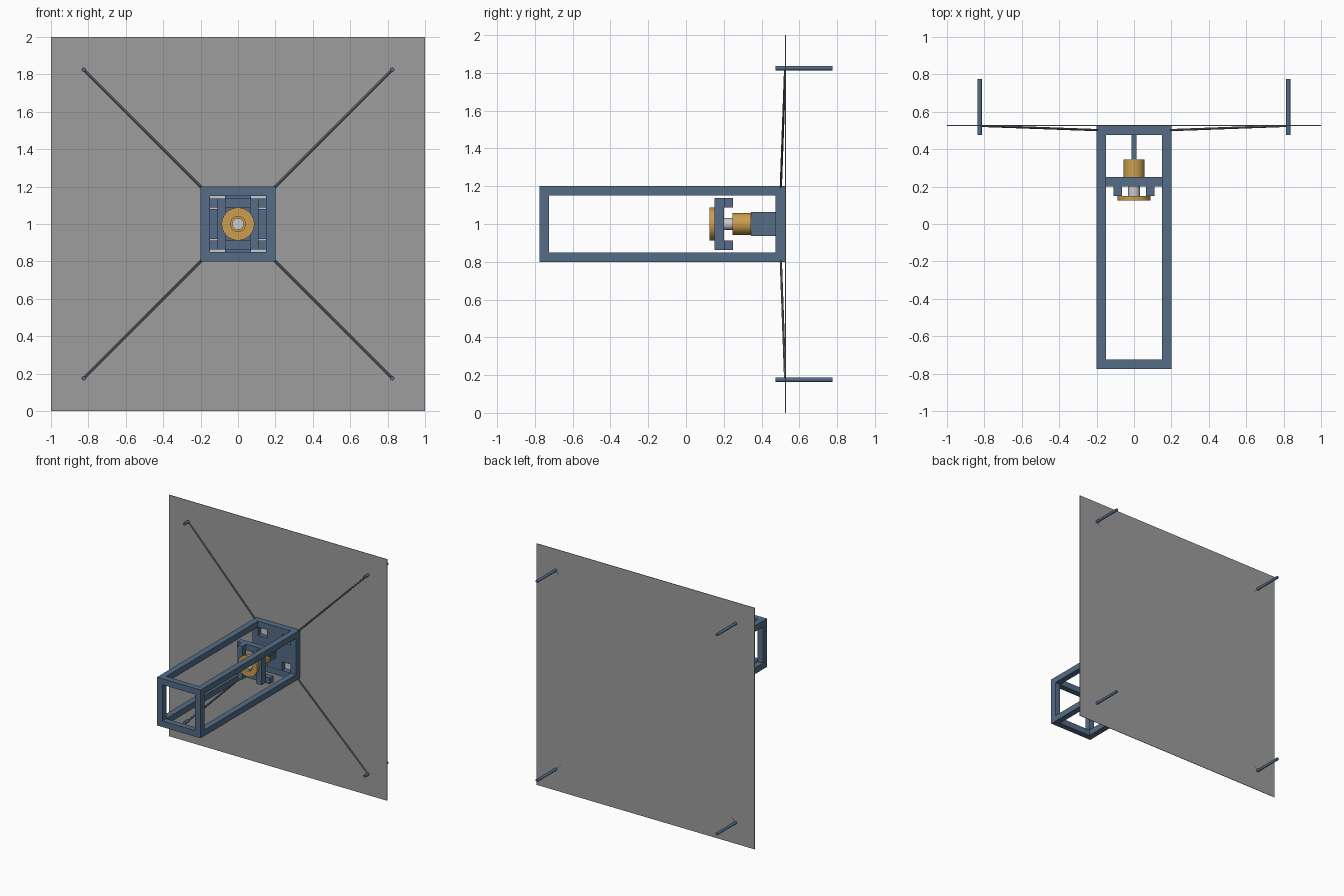
import bpy
import math
from mathutils import Vector

cube = bpy.data.objects.get("Cube")
if cube:
    bpy.data.objects.remove(cube)


def material(name, rgb):
    m = bpy.data.materials.new(name)
    m.use_nodes = True
    col = (*rgb, 1)
    m.diffuse_color = col
    m.node_tree.nodes["Principled BSDF"].inputs["Base Color"].default_value = col
    return m


BLUE = material("slate blue", (0.09, 0.15, 0.24))
GOLD = material("brass", (0.6, 0.34, 0.08))
GREY = material("sheet grey", (0.34, 0.34, 0.34))
WIRE = material("wire grey", (0.2, 0.2, 0.2))
SILVER = material("silver", (0.6, 0.6, 0.62))


def box(name, lo, hi, mat):
    """Box between two opposite corners."""
    lo, hi = Vector(lo), Vector(hi)
    bpy.ops.mesh.primitive_cube_add(size=1, location=(lo + hi) / 2)
    ob = bpy.context.object
    ob.name = name
    for v in ob.data.vertices:
        v.co = v.co * (hi - lo)
    ob.data.materials.append(mat)
    return ob


def rod(name, a, b, radius, mat, sides=32):
    """Cylinder between two points."""
    a, b = Vector(a), Vector(b)
    bpy.ops.mesh.primitive_cylinder_add(
        vertices=sides, radius=radius, depth=(b - a).length, location=(a + b) / 2)
    ob = bpy.context.object
    ob.name = name
    ob.rotation_euler = (b - a).to_track_quat("Z", "Y").to_euler()
    bpy.ops.object.shade_smooth_by_angle(angle=math.radians(40))
    ob.data.materials.append(mat)
    return ob


MID = 1.0                 # height of the main axis
FRONT, BACK = -0.775, 0.525
OUT, IN = 0.2, 0.15       # outer and inner half-width of the frame
CORNERS = [(sx, sz) for sx in (-1, 1) for sz in (-1, 1)]

# Large sheet
box("sheet", (-1, BACK, 0), (1, BACK + 0.004, 2), GREY)

# Box frame: long rails, then the square at each end
for sx, sz in CORNERS:
    box("frame_rail", (sx * IN, FRONT, MID + sz * IN), (sx * OUT, BACK, MID + sz * OUT), BLUE)
for y in (FRONT, BACK - 0.05):
    for s in (-1, 1):
        box("frame_post", (s * IN, y, MID - IN), (s * OUT, y + 0.05, MID + IN), BLUE)
        box("frame_crossbar", (-IN, y, MID + s * IN), (IN, y + 0.05, MID + s * OUT), BLUE)

# Cross-shaped back panel over a silver backing
box("panel_backing", (-IN, 0.518, MID - IN), (IN, BACK, MID + IN), SILVER)
box("panel_upright", (-0.07, 0.477, MID - IN), (0.07, 0.518, MID + IN), BLUE)
for s in (-1, 1):
    box("panel_arm", (s * 0.07, 0.477, MID - 0.08), (s * IN, 0.518, MID + 0.08), BLUE)

# Carriage: two uprights in front of two crossbars
for s in (-1, 1):
    box("carriage_upright", (s * 0.065, 0.15, MID - 0.1375), (s * 0.11, 0.2, MID + 0.1375), BLUE)
    box("carriage_crossbar", (-IN, 0.2, MID + s * 0.0875), (IN, 0.25, MID + s * 0.1375), BLUE)

# Fin, brass body and shaft on the main axis
box("fin", (-0.0125, 0.345, MID - 0.0625), (0.0125, 0.477, MID + 0.0625), BLUE)
rod("brass_body", (0, 0.247, MID), (0, 0.345, MID), 0.057, GOLD)
rod("shaft", (0, 0.14, MID), (0, 0.25, MID), 0.031, SILVER)

# Brass ring: a revolved rectangle
ring_profile = [(0.04, 0), (0.0875, 0), (0.0875, 0.025), (0.04, 0.025)]
n = 48
verts = [(r * math.cos(t), 0.125 + d, MID + r * math.sin(t))
         for t in (math.tau * i / n for i in range(n)) for r, d in ring_profile]
faces = [(4 * i + j, 4 * i + (j + 1) % 4, 4 * ((i + 1) % n) + (j + 1) % 4, 4 * ((i + 1) % n) + j)
         for i in range(n) for j in range(4)]
mesh = bpy.data.meshes.new("brass_ring")
mesh.from_pydata(verts, [], faces)
mesh.materials.append(GOLD)
ring = bpy.data.objects.new("brass_ring", mesh)
bpy.context.collection.objects.link(ring)
bpy.ops.object.select_all(action="DESELECT")
ring.select_set(True)
bpy.context.view_layer.objects.active = ring
bpy.ops.object.mode_set(mode="EDIT")
bpy.ops.mesh.select_all(action="SELECT")
bpy.ops.mesh.normals_make_consistent(inside=False)
bpy.ops.object.mode_set(mode="OBJECT")
bpy.ops.object.shade_smooth_by_angle(angle=math.radians(40))

# Corner pins through the sheet, each tied to the frame by a wire
for sx, sz in CORNERS:
    x, z = sx * 0.825, MID + sz * 0.825
    rod("corner_pin", (x, 0.475, z), (x, 0.775, z), 0.0115, BLUE, 16)
    rod("stay_wire", (sx * 0.195, 0.502, MID + sz * 0.195), (x, 0.525, z), 0.006, WIRE, 8)
